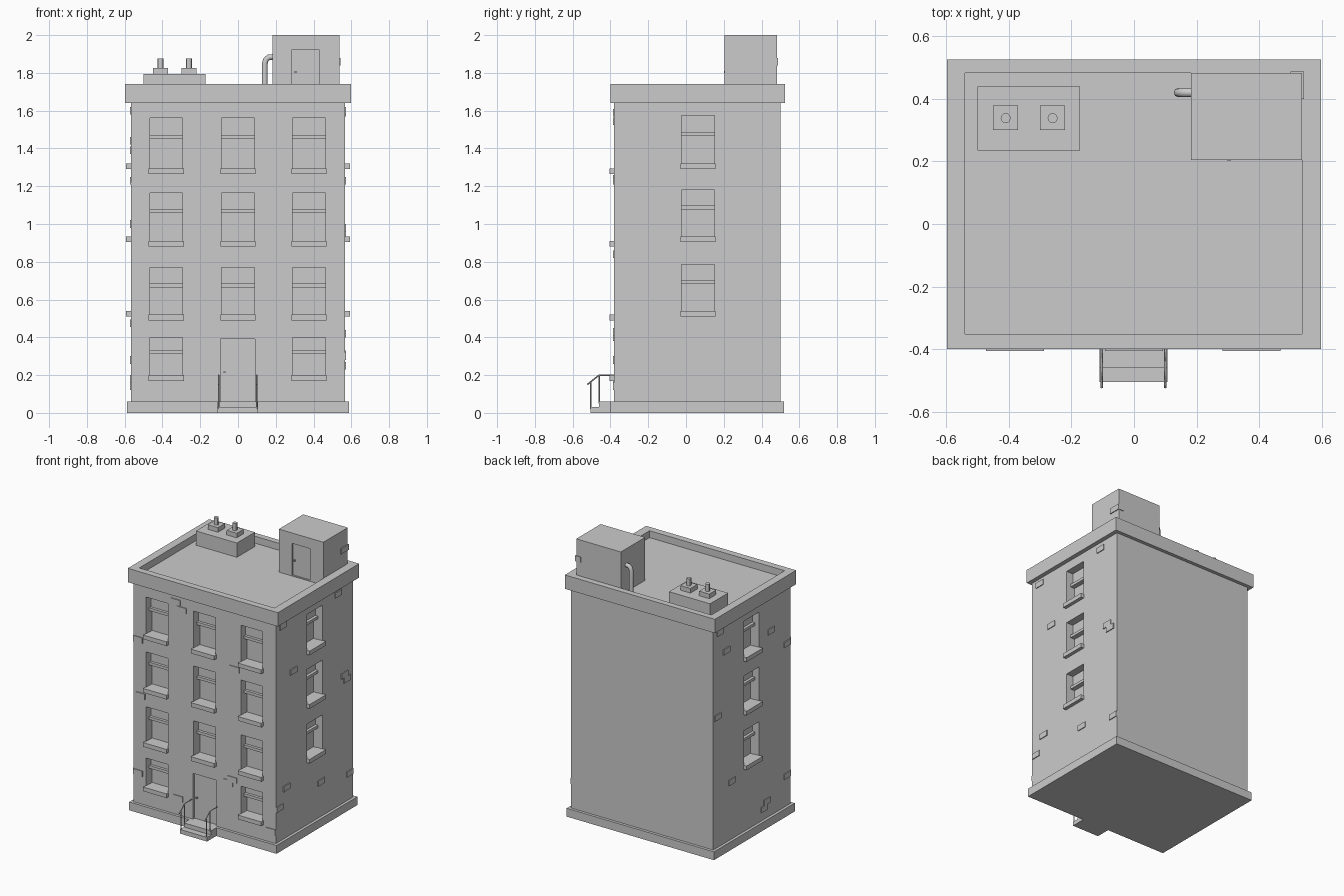
import bpy
import bmesh
from mathutils import Matrix, Vector

cube = bpy.data.objects.get("Cube")
if cube:
    bpy.data.objects.remove(cube, do_unlink=True)

grey = bpy.data.materials.new("plain grey")
grey.use_nodes = True
tone = (0.6, 0.6, 0.6, 1)
grey.diffuse_color = tone
grey.node_tree.nodes["Principled BSDF"].inputs["Base Color"].default_value = tone


def add_object(name, data):
    obj = bpy.data.objects.new(name, data)
    data.materials.append(grey)
    bpy.context.collection.objects.link(obj)
    return obj


def boxes(name, spans):
    """One object made of boxes, each given as ((x0, x1), (y0, y1), (z0, z1))."""
    bm = bmesh.new()
    for span in spans:
        mid = Vector([(a + b) / 2 for a, b in span])
        size = Vector([abs(b - a) for a, b in span])
        bmesh.ops.create_cube(bm, size=1, matrix=Matrix.LocRotScale(mid, None, size))
    mesh = bpy.data.meshes.new(name)
    bm.to_mesh(mesh)
    bm.free()
    return add_object(name, mesh)


def cut(obj, spans):
    cutter = boxes("cutter", spans)
    cutter.hide_render = True
    mod = obj.modifiers.new("openings", "BOOLEAN")
    mod.operation = "DIFFERENCE"
    mod.solver = "EXACT"
    mod.object = cutter
    bpy.context.view_layer.objects.active = obj
    bpy.ops.object.modifier_apply(modifier=mod.name)
    bpy.data.objects.remove(cutter, do_unlink=True)


def tube(name, paths, radius, sides=0):
    curve = bpy.data.curves.new(name, "CURVE")
    curve.dimensions = "3D"
    curve.bevel_depth = radius
    curve.bevel_resolution = sides
    curve.use_fill_caps = True
    for path in paths:
        spline = curve.splines.new("POLY")
        spline.points.add(len(path) - 1)
        for point, co in zip(spline.points, path):
            point.co = (*co, 1)
    return add_object(name, curve)


FRONT, SIDE = -0.38, 0.567


def on_wall(wall, u, z, d):
    """Span on a wall: u along it, z up, d outward from its surface."""
    if wall == "front":
        return (u, (FRONT - d[0], FRONT - d[1]), z)
    s = 1 if wall == "left" else -1
    return ((s * (SIDE + d[0]), s * (SIDE + d[1])), u, z)


# Window positions: wall, centre, sill bottom, opening top
windows = []
for u in (-0.38, 0, 0.375):
    for z0, z1 in ((0.17, 0.4), (0.49, 0.77), (0.88, 1.165), (1.265, 1.56)):
        if u or z0 > 0.3:
            windows.append(("front", u, z0, z1))
for wall in ("left", "right"):
    for z0, z1 in ((0.51, 0.785), (0.905, 1.18), (1.29, 1.575)):
        windows.append((wall, 0.063, z0, z1))

# Walls with window and door openings
walls = boxes("walls", [((-SIDE, SIDE), (FRONT, 0.5), (0.05, 1.65))])
openings = [on_wall(w, (u - 0.087, u + 0.087), (z0 + 0.028, z1), (-0.07, 0.05))
            for w, u, z0, z1 in windows]
openings.append(on_wall("front", (-0.093, 0.09), (0.06, 0.39), (-0.02, 0.05)))
cut(walls, openings)

# Sills, meeting rails and the upper sashes set further forward
sills, sashes = [], []
for w, u, z0, z1 in windows:
    rail = z1 - 0.38 * (z1 - z0 - 0.03)
    sills.append(on_wall(w, (u - 0.093, u + 0.093), (z0, z0 + 0.03), (-0.04, 0.025)))
    sashes.append(on_wall(w, (u - 0.087, u + 0.087), (rail - 0.01, rail + 0.01), (-0.075, -0.035)))
    sashes.append(on_wall(w, (u - 0.087, u + 0.087), (rail + 0.01, z1), (-0.075, -0.055)))
boxes("window_sills", sills)
boxes("window_sashes", sashes)

# Plinth and parapet
boxes("plinth", [((-0.587, 0.587), (-0.4, 0.52), (0, 0.06))])
parapet = boxes("parapet", [((-0.598, 0.598), (-0.4, 0.525), (1.64, 1.74))])
cut(parapet, [((-0.54, 0.537), (-0.352, 0.482), (1.69, 1.8))])

# Entrance steps, handrails and door knob
boxes("entrance_steps", [((-0.11, 0.107), (-0.46, -0.39), (0, 0.06)),
                         ((-0.11, 0.107), (-0.505, -0.46), (0, 0.03))])
rails = []
for x in (-0.103, 0.1):
    rails += [[(x, FRONT, 0.2), (x, -0.46, 0.2), (x, -0.523, 0.15)],
              [(x, -0.46, 0.05), (x, -0.46, 0.2)],
              [(x, -0.503, 0.02), (x, -0.503, 0.166)]]
tube("entrance_handrails", rails, 0.004)
boxes("door_knobs", [((-0.077, -0.067), (-0.375, -0.36), (0.21, 0.22)),
                     ((0.299, 0.309), (0.202, 0.22), (1.8, 1.81))])

# Roof hut with a shallow door recess
hut = boxes("roof_hut", [((0.182, 0.537), (0.205, 0.482), (1.68, 2))])
cut(hut, [((0.287, 0.43), (0.19, 0.215), (1.695, 1.925))])

# Bent pipe beside the hut
pipe = tube("roof_pipe", [[(0.142, 0.42, 1.68), (0.142, 0.42, 1.85), (0.148, 0.42, 1.871),
                           (0.163, 0.42, 1.883), (0.2, 0.42, 1.885)]], 0.015, 2)

# Vent block with two stacks
vents = [((-0.5, -0.173), (0.235, 0.44), (1.68, 1.793))]
for x in (-0.41, -0.26):
    vents.append(((x - 0.04, x + 0.04), (0.3, 0.378), (1.79, 1.826)))
    bpy.ops.mesh.primitive_cylinder_add(vertices=12, radius=0.016, depth=0.06,
                                        location=(x, 0.338, 1.847))
    stack = bpy.context.object
    stack.name = "vent_stack"
    stack.data.materials.append(grey)
boxes("vent_block", vents)

# Scattered raised bricks: centre along the wall and height
bricks = {
    "front": ((-0.23, 1.59), (-0.18, 1.545), (-0.53, 1.24), (-0.51, 0.84), (-0.53, 0.28),
              (0.24, 1.23), (-0.21, 0.18), (0.22, 0.43), (0.53, 0.14), (0.19, 0.4)),
    "left": ((0.33, 1.59), (-0.18, 1.23), (0.4, 0.98), (0.43, 0.94), (-0.26, 0.42),
             (0.135, 0.31), (-0.34, 0.3), (0.46, 0.25), (-0.3, 1.6)),
    "right": ((0.35, 1.44), (-0.16, 1.39), (0.45, 1.0), (0.29, 0.475), (-0.11, 0.18),
              (-0.08, 0.14), (-0.34, 1.23), (-0.34, 0.28), (0.42, 1.6)),
}
boxes("raised_bricks", [on_wall(w, (u - 0.037, u + 0.037), (z - 0.02, z + 0.02), (-0.02, 0.006))
                        for w, spots in bricks.items() for u, z in spots]
      + [((0.5, 0.543), (0.4, 0.487), (1.84, 1.88))])

# Smooth the round parts, keeping edges sharp
bpy.ops.object.select_all(action="DESELECT")
for obj in bpy.context.collection.objects:
    if obj.name.startswith("vent_stack"):
        obj.select_set(True)
        bpy.context.view_layer.objects.active = obj
bpy.ops.object.shade_smooth_by_angle()
